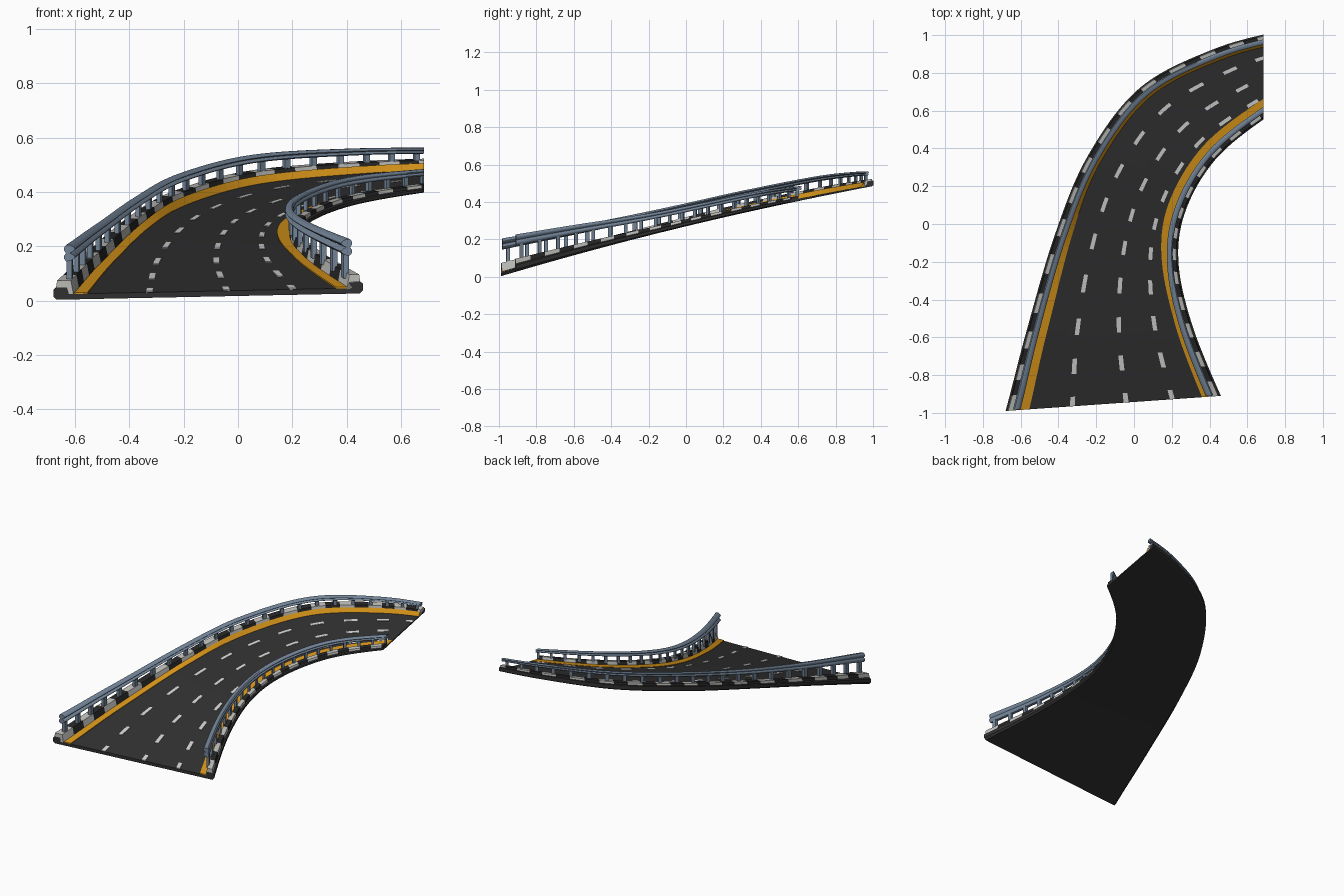
import bpy, bmesh, math
from mathutils import Vector

cube = bpy.data.objects.get("Cube")
if cube:
    bpy.data.objects.remove(cube, do_unlink=True)


def material(name, rgb):
    m = bpy.data.materials.new(name)
    m.use_nodes = True
    m.diffuse_color = (*rgb, 1)
    bsdf = m.node_tree.nodes["Principled BSDF"]
    bsdf.inputs["Base Color"].default_value = (*rgb, 1)
    bsdf.inputs["Roughness"].default_value = 0.8
    return m


ASPHALT = material("dark asphalt", (0.03, 0.03, 0.03))
BLACK = material("black curb paint", (0.02, 0.02, 0.02))
PALE = material("pale curb paint", (0.5, 0.5, 0.48))
WHITE = material("white line paint", (0.65, 0.65, 0.65))
ORANGE = material("orange line paint", (0.68, 0.3, 0.01))
STEEL = material("blue grey steel", (0.17, 0.23, 0.31))

# Plan edges of the tapering bend, one station every two dash rows
LEFT = [(-.80, -1.4), (-.68, -.99), (-.57, -.57), (-.42, -.06), (-.245, .36),
        (.03, .72), (.42, .925), (.80, 1.03), (1.2, 1.12)]
RIGHT = [(.65, -1.3), (.46, -.91), (.305, -.525), (.235, -.195), (.275, .075),
         (.43, .34), (.68, .55), (.92, .69), (1.2, .8)]
END = 12
FRONT_WIDTH = 1.143
CUT_X = 0.685


def spline(points, t):
    i = min(int(t / 2), len(points) - 4)
    f = t / 2 - i
    a, b, c, d = (Vector(p) for p in points[i:i + 4])
    return b + (c - a) * f / 2 + (a * 2 - b * 5 + c * 4 - d) * f**2 / 2 + (b * 3 - a - c * 3 + d) * f**3 / 2


def bank(t):
    f = min(max((t - 2) / 4, 0), 1)
    return f * f * (3 - 2 * f)


def place(t, u, d, h):
    """Point at row t, fraction u across, offset d sideways and h up."""
    l, r = spline(LEFT, t), spline(RIGHT, t)
    s = (r - l).length / FRONT_WIDTH
    p = l.lerp(r, u) + (r - l).normalized() * d * (0.5 + 0.5 * s)
    z = 0.27 + 0.2425 * p.y - 0.0275 * p.y**2 + h * s
    if u == 0 and d < 0.08 and h > 0.021:
        z += 0.015 * bank(t)
    return p.x, p.y, z


def sweep(name, mat, spans, smooth=False):
    """Join capped sweeps; each span is (profile function, start, end)."""
    bm = bmesh.new()
    for profile, t0, t1 in spans:
        n = max(2, math.ceil((t1 - t0) * 5))
        rings = []
        for i in range(n + 1):
            t = t0 + (t1 - t0) * i / n
            rings.append([bm.verts.new(place(t, *p)) for p in profile(t)])
        for a, b in zip(rings, rings[1:]):
            for j in range(len(a)):
                k = (j + 1) % len(a)
                bm.faces.new((a[j], a[k], b[k], b[j]))
        bm.faces.new(rings[0])
        bm.faces.new(rings[-1][::-1])
    # Straight trim at the far end
    cut = bmesh.ops.bisect_plane(bm, geom=bm.verts[:] + bm.edges[:] + bm.faces[:],
                                 plane_co=(CUT_X, 0, 0), plane_no=(1, 0, 0), clear_outer=True)
    edges = [e for e in cut["geom_cut"] if isinstance(e, bmesh.types.BMEdge)]
    if edges:
        bmesh.ops.holes_fill(bm, edges=edges, sides=0)
    bmesh.ops.recalc_face_normals(bm, faces=bm.faces[:])
    mesh = bpy.data.meshes.new(name)
    bm.to_mesh(mesh)
    bm.free()
    mesh.materials.append(mat)
    ob = bpy.data.objects.new(name, mesh)
    bpy.context.scene.collection.objects.link(ob)
    if smooth:
        bpy.ops.object.select_all(action="DESELECT")
        ob.select_set(True)
        bpy.context.view_layer.objects.active = ob
        bpy.ops.object.shade_smooth_by_angle(angle=math.radians(40))
    return ob


def side_profile(u, points):
    sign = 1 if u == 0 else -1
    return lambda t: [(u, sign * d, h) for d, h in points]


# Road slab with raised, chamfered edges
edge = [(.012, 0), (0, .012), (0, .036), (.012, .045), (.05, .045), (.058, .02)]
slab = ([(0, d, h) for d, h in edge] + [(u, 0, .02) for u in (.25, .5, .75)]
        + [(1, -d, h) for d, h in reversed(edge)])
sweep("road_slab", ASPHALT, [(lambda t: slab, 0, END)])

# Dashed lane lines
spans = []
for u in (.31, .56, .775):
    line = [(u, d, h) for d, h in ((-.013, .018), (-.013, .024), (.013, .024), (.013, .018))]
    for row in range(END):
        spans.append((lambda t, line=line: line, max(row - .15, .01), row + .25))
sweep("lane_dashes", WHITE, spans)


# Solid edge lines
def left_line(t):
    b = bank(t)
    inner, top = .126 - .028 * b, .024 + .02 * b
    return [(0, .077, .018), (0, .077, top), (0, inner, .025), (0, inner, .018)]


def right_line(t):
    inner = .1 + .03 * bank(t)
    return [(1, -.058, .018), (1, -.058, .025), (1, -inner, .025), (1, -inner, .018)]


sweep("left_edge_line", ORANGE, [(left_line, 0, END)])
sweep("right_edge_line", ORANGE, [(right_line, 0, END)])

# Curbs, posts and guard rails on both sides
beam = [(.06 + .019 * abs(math.sin(math.tau * j / 12)), .14 + .005 * j) for j in range(13)]
beam += [(.046 - .008 * abs(math.sin(math.tau * j / 12)), .14 + .005 * j) for j in range(12, -1, -1)]
PERIOD = 0.8
for side, u, width in (("left", 0, .075), ("right", 1, .06)):
    curb = side_profile(u, [(.008, .03), (.014, .07), (width - .01, .07), (width, .015)])
    starts = [i * PERIOD for i in range(int(END / PERIOD))]
    half = PERIOD / 2
    sweep(side + "_pale_curb_blocks", PALE, [(curb, a, a + half) for a in starts])
    sweep(side + "_black_curb_blocks", BLACK, [(curb, a + half, a + 2 * half) for a in starts])
    post = side_profile(u, [(.042, .05), (.042, .165), (.062, .165), (.062, .05)])
    sweep(side + "_rail_posts", STEEL, [(post, i / 2 + .12, i / 2 + .22) for i in range(2 * END - 1)])
    sweep(side + "_guard_rail", STEEL, [(side_profile(u, beam), .02, END)], smooth=True)
